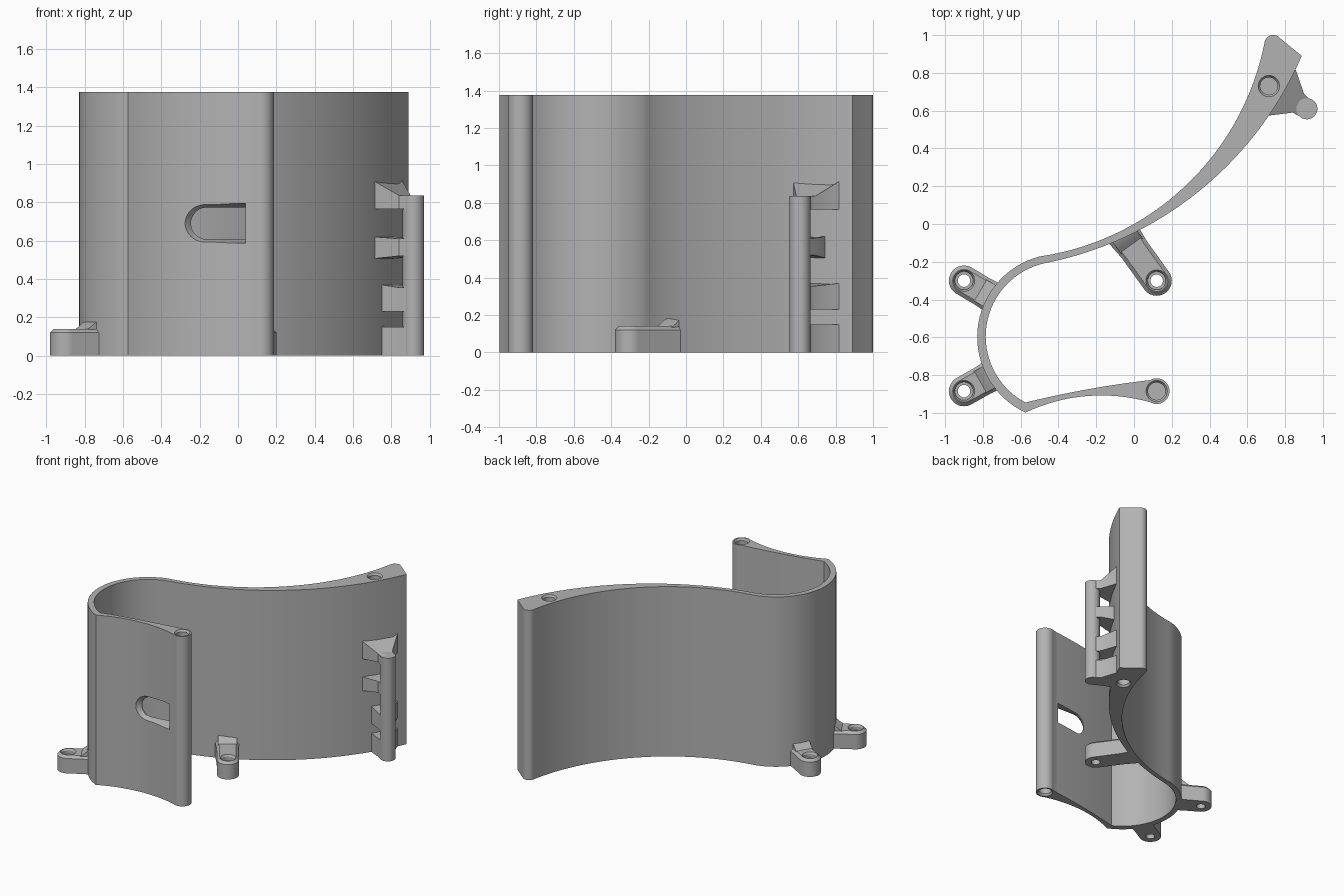
import bpy, bmesh, math
from mathutils import Vector

cube = bpy.data.objects.get("Cube")
if cube:
    bpy.data.objects.remove(cube, do_unlink=True)

grey = bpy.data.materials.new("plain grey")
grey.use_nodes = True
COLOUR = (0.45, 0.45, 0.45, 1)
grey.diffuse_color = COLOUR
grey.node_tree.nodes["Principled BSDF"].inputs["Base Color"].default_value = COLOUR

HEIGHT = 1.375


def finish(name, bm):
    bmesh.ops.recalc_face_normals(bm, faces=bm.faces)
    mesh = bpy.data.meshes.new(name)
    bm.to_mesh(mesh)
    bm.free()
    mesh.materials.append(grey)
    ob = bpy.data.objects.new(name, mesh)
    bpy.context.collection.objects.link(ob)
    return ob


def loft(name, rings):
    """Join closed rings of equal length and cap both ends."""
    bm = bmesh.new()
    loops = [[bm.verts.new(p) for p in ring] for ring in rings]
    n = len(loops[0])
    for a, b in zip(loops, loops[1:]):
        for i in range(n):
            j = (i + 1) % n
            bm.faces.new((a[i], a[j], b[j], b[i]))
    bm.faces.new(loops[0][::-1])
    bm.faces.new(loops[-1])
    return finish(name, bm)


def flat(points, z):
    return [(p[0], p[1], z) for p in points]


def circle(cx, cy, r, start=0, sweep=360, n=32):
    steps = n if sweep == 360 else n + 1
    return [(cx + r * math.cos(math.radians(start + sweep * i / n)),
             cy + r * math.sin(math.radians(start + sweep * i / n))) for i in range(steps)]


def arc(a, b, c, n):
    """Arc from a through b to c."""
    ax, ay = a[0] - c[0], a[1] - c[1]
    bx, by = b[0] - c[0], b[1] - c[1]
    d = 2 * (ax * by - ay * bx)
    sa, sb = ax * ax + ay * ay, bx * bx + by * by
    cx, cy = c[0] + (by * sa - ay * sb) / d, c[1] + (ax * sb - bx * sa) / d
    r = math.hypot(a[0] - cx, a[1] - cy)
    t0, tb, t1 = (math.degrees(math.atan2(p[1] - cy, p[0] - cx)) for p in (a, b, c))
    sweep = (t1 - t0) % 360
    if (tb - t0) % 360 > sweep:
        sweep -= 360
    return circle(cx, cy, r, t0, sweep, n)


def cut(ob, cutter):
    cutter.hide_render = True
    mod = ob.modifiers.new("cut", 'BOOLEAN')
    mod.operation, mod.solver, mod.object = 'DIFFERENCE', 'EXACT', cutter
    bpy.context.view_layer.objects.active = ob
    bpy.ops.object.modifier_apply(modifier=mod.name)
    bpy.data.objects.remove(cutter, do_unlink=True)


def bore(ob, x, y, levels):
    """Cut a round hole given (z, radius) levels."""
    cut(ob, loft("bore", [flat(circle(x, y, r), z) for z, r in levels]))


# Curved wall with a boss on its front end
BOSS = (0.12, -0.885)
TIP, TIP_IN = (-0.575, -0.998), (-0.575, -0.945)
boss = circle(*BOSS, 0.068, -120, 240, 24)
outline = arc(TIP, (-0.15, -0.908), boss[0], 16)[:-1] + boss
outline += arc(boss[-1], (-0.15, -0.859), TIP_IN, 16)[1:]
outline += arc(TIP_IN, (-0.785, -0.6), (-0.47, -0.207), 32)[1:]
outline += arc((-0.47, -0.207), (0.02, -0.037), (0.888, 0.89), 40)[1:]
outline += arc((0.775, 0.982), (0.728, 1.0), (0.692, 0.965), 10)
outline += arc((0.692, 0.965), (0, 0), (-0.5, -0.172), 40)[1:]
outline += arc((-0.5, -0.172), (-0.83, -0.6), TIP, 32)[1:-1]
wall = loft("curved_wall", [flat(outline, 0), flat(outline, HEIGHT)])

# Blind screw holes in both ends of the wall
for x, y in (BOSS, (0.714, 0.73)):
    bore(wall, x, y, [(HEIGHT - 0.12, 0.046), (HEIGHT - 0.015, 0.046), (HEIGHT + 0.005, 0.06)])
    bore(wall, x, y, [(-0.005, 0.06), (0.015, 0.046), (0.12, 0.046)])


# Window with one round end, flared towards the front
def window(y, r, left):
    round_end = circle(left + r, 0.69, r, 90, 180, 20)
    return [(x, y, z) for x, z in round_end + [(0.04, 0.69 - r), (0.04, 0.69 + r)]]


cut(wall, loft("window_cutter", [window(-1.0, 0.105, -0.29), window(-0.918, 0.103, -0.28),
                                 window(-0.88, 0.083, -0.245), window(-0.8, 0.083, -0.245)]))
parts = [wall]


# Mounting feet with chamfered tops, a ramp against the wall and a screw hole
def foot(name, x, y, dx, dy, end_half):
    length = math.hypot(dx, dy)
    ux, uy = dx / length, dy / length
    heading = math.degrees(math.atan2(uy, ux))

    def place(along, side):
        return (x + ux * along - uy * side, y + uy * along + ux * side)

    def plan(inset):
        ring = circle(x, y, 0.08 - inset, heading + 90, 180, 20)
        return ring + [place(length * 0.65, inset - 0.08), place(length, inset - end_half),
                       place(length, end_half - inset), place(length * 0.65, 0.08 - inset)]

    ob = loft(name, [flat(plan(0), 0), flat(plan(0), 0.12), flat(plan(0.02), 0.14)])
    bore(ob, x, y, [(-0.01, 0.033), (0.095, 0.033), (0.096, 0.048), (0.125, 0.048), (0.145, 0.06)])
    rings = []
    for side in (-1, 1):
        rings.append([(*place(length - a, side * (end_half - 0.02)), z)
                      for a, z in ((0.09, 0.13), (0, 0.13), (0, 0.185), (0.03, 0.175), (0.06, 0.15))])
    parts.extend([ob, loft(name + "_ramp", rings)])


foot("left_side_back_foot".replace("left", "right"), -0.9, -0.3, 0.152, -0.09, 0.085)
foot("right_side_front_foot", -0.9, -0.885, 0.152, 0.0858, 0.085)
foot("middle_foot", 0.12, -0.3, -0.18, 0.25, 0.09)

# Upright rod held to the wall by four arms
rod = circle(0.915, 0.61, 0.056)
parts.append(loft("clip_rod", [flat(rod, 0), flat(rod, 0.835)]))


def arm(name, front, back, z0, z1, rise=0.0, drop=0.0):
    plan = [front, (0.84, 0.59), (0.885, 0.565), (0.94, 0.65), (0.9, 0.69), back,
            (back[0] - 0.03, back[1] + 0.0)]
    lift = [1, 0, 0, 0, 0, 1, 1]
    rings = [[(p[0], p[1], z0 - drop * k) for p, k in zip(plan, lift)],
             [(p[0], p[1], z1 + rise * k) for p, k in zip(plan, lift)]]
    parts.append(loft(name, rings))


arm("top_arm", (0.70, 0.572), (0.855, 0.82), 0.765, 0.835, rise=0.08)
arm("upper_arm", (0.70, 0.572), (0.815, 0.745), 0.52, 0.61, rise=0.01, drop=0.015)
arm("lower_arm", (0.745, 0.635), (0.855, 0.82), 0.23, 0.355, rise=0.015)
arm("bottom_arm", (0.745, 0.635), (0.855, 0.82), 0, 0.15)

# Smooth the curves and keep the edges sharp
bpy.ops.object.select_all(action='DESELECT')
for ob in parts:
    ob.select_set(True)
bpy.context.view_layer.objects.active = wall
bpy.ops.object.shade_smooth_by_angle(angle=math.radians(30))
